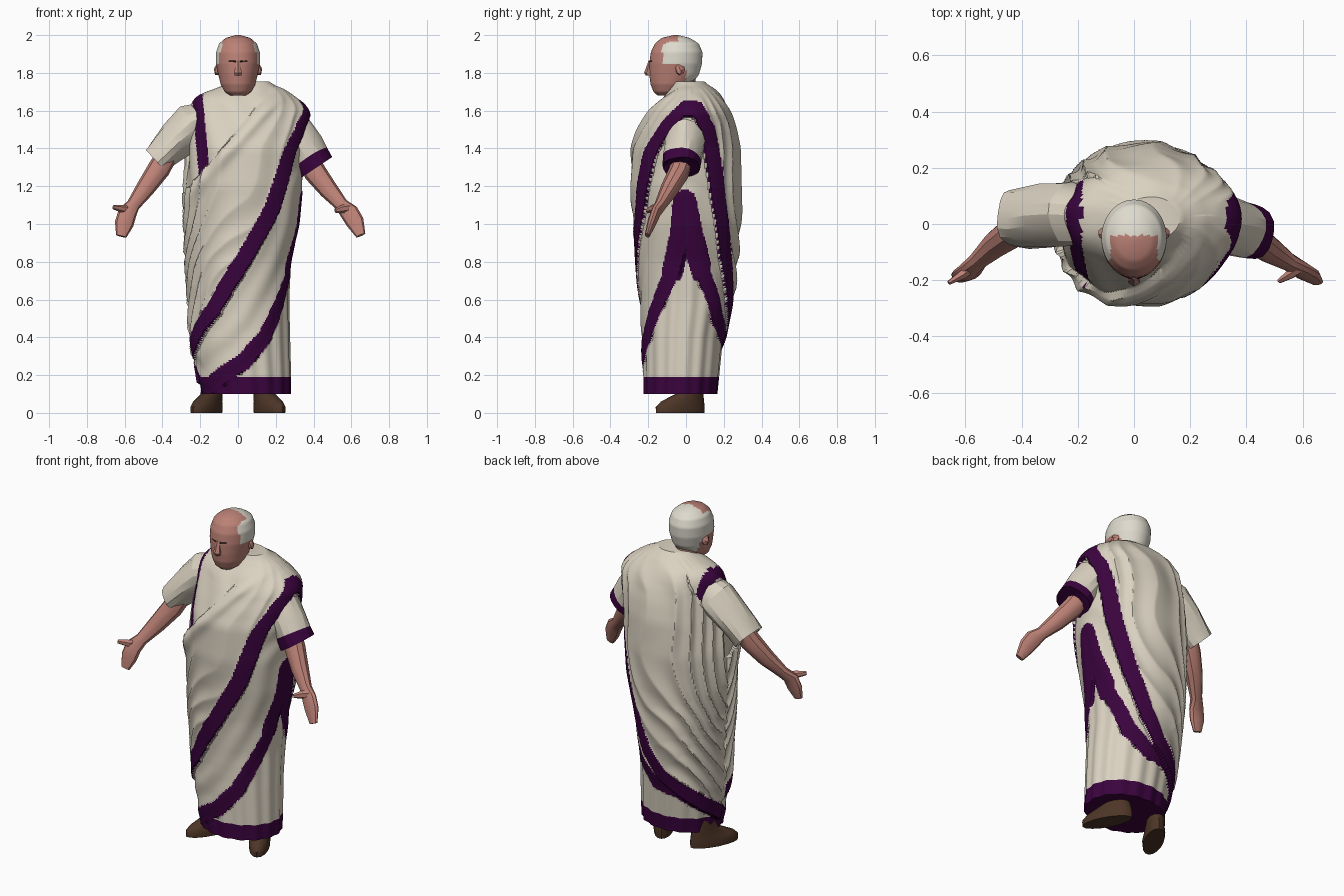
import bpy, bmesh, math
from mathutils import Vector, Matrix

if "Cube" in bpy.data.objects:
    bpy.data.objects.remove(bpy.data.objects["Cube"])


def mat(name, rgb):
    m = bpy.data.materials.new(name)
    m.diffuse_color = (*rgb, 1)
    m.use_nodes = True
    m.node_tree.nodes["Principled BSDF"].inputs["Base Color"].default_value = m.diffuse_color
    return m


CREAM = mat("cream wool", (0.70, 0.64, 0.53))
PURPLE = mat("deep purple", (0.042, 0.001, 0.047))
SKIN = mat("skin", (0.50, 0.22, 0.18))
HAIR = mat("white hair", (0.73, 0.70, 0.61))
BROWN = mat("brown leather", (0.075, 0.036, 0.02))
DARK = mat("dark brow", (0.04, 0.015, 0.012))


def skin_rings(name, rings, mats, rule=None, angle=35):
    """Bridge closed rings of points, cap both ends, colour faces by rule(ring, side, centre)."""
    bm = bmesh.new()
    vs = [[bm.verts.new(p) for p in r] for r in rings]
    n = len(vs[0])
    for j in range(len(vs) - 1):
        for i in range(n):
            k = (i + 1) % n
            f = bm.faces.new((vs[j][i], vs[j][k], vs[j + 1][k], vs[j + 1][i]))
            if rule:
                f.material_index = rule(j, i, f.calc_center_median())
    for r, j in ((vs[0][::-1], 0), (vs[-1], len(vs) - 2)):
        f = bm.faces.new(r)
        if rule:
            f.material_index = rule(j, 0, f.calc_center_median())
    bmesh.ops.recalc_face_normals(bm, faces=bm.faces)
    me = bpy.data.meshes.new(name)
    bm.to_mesh(me)
    bm.free()
    ob = bpy.data.objects.new(name, me)
    bpy.context.collection.objects.link(ob)
    for m in mats:
        me.materials.append(m)
    bpy.ops.object.select_all(action='DESELECT')
    ob.select_set(True)
    bpy.context.view_layer.objects.active = ob
    bpy.ops.object.shade_smooth_by_angle(angle=math.radians(angle))
    return ob


def lerp(table, t):
    """Interpolate rows (key, values...) at key t."""
    if t <= table[0][0]:
        return table[0][1:]
    for a, b in zip(table, table[1:]):
        if t <= b[0]:
            u = (t - a[0]) / (b[0] - a[0])
            return [p + (q - p) * u for p, q in zip(a[1:], b[1:])]
    return table[-1][1:]


def oval(z, x0, x1, y0, y1, n, start=0):
    """Horizontal oval ring, angle 0 at the front."""
    out = []
    for i in range(n):
        t = math.radians(start) + 2 * math.pi * i / n
        out.append(Vector(((x0 + x1) / 2 + (x1 - x0) / 2 * math.sin(t),
                           (y0 + y1) / 2 - (y1 - y0) / 2 * math.cos(t), z)))
    return out


def tube(name, pts, mats, n=10, rule=None, fold=0.0, angle=35):
    """Tube along rows (x, y, z, in-plane radius, depth radius)."""
    rings = []
    for j, p in enumerate(pts):
        a, b = pts[max(j - 1, 0)], pts[min(j + 1, len(pts) - 1)]
        d = (Vector(b[:3]) - Vector(a[:3])).normalized()
        u = d.cross(Vector((0, 1, 0))).normalized()
        v = d.cross(u)
        ring = []
        for i in range(n):
            t = 2 * math.pi * i / n
            k = 1 + fold * math.sin(4 * t + j * 0.9)
            ring.append(Vector(p[:3]) + k * (u * p[3] * math.cos(t) + v * p[4] * math.sin(t)))
        rings.append(ring)
    return skin_rings(name, rings, mats, rule, angle)


# Robe outline: z, x min, x max, y min, y max
BODY = [(0.10, -0.21, 0.30, -0.245, 0.185), (0.20, -0.225, 0.30, -0.245, 0.195),
        (0.40, -0.26, 0.295, -0.25, 0.215), (0.60, -0.265, 0.29, -0.255, 0.255),
        (0.80, -0.28, 0.30, -0.27, 0.275), (1.00, -0.285, 0.34, -0.28, 0.29),
        (1.20, -0.29, 0.355, -0.295, 0.295), (1.40, -0.275, 0.36, -0.285, 0.285),
        (1.50, -0.27, 0.38, -0.245, 0.265), (1.60, -0.27, 0.385, -0.19, 0.235),
        (1.66, -0.25, 0.33, -0.145, 0.205), (1.70, -0.19, 0.26, -0.10, 0.17),
        (1.735, -0.06, 0.21, -0.07, 0.13), (1.755, -0.03, 0.14, -0.05, 0.08)]

# Draped hems: angle from the front in degrees, height
HEM_UP = [(-90, .33), (-68, .38), (-31, .55), (4, .81), (30, 1.09), (46, 1.36), (62, 1.53),
          (80, 1.615), (102, 1.605), (116, 1.50), (122, 1.30), (126, 1.15), (140, .83),
          (160, .60), (180, .47), (200, .40), (240, .28), (270, .20)]
HEM_LOW = [(-90, .20), (-70, .14), (-52, .14), (0, .27), (28, .40), (52, .58), (73, .75),
           (83, .93), (88, 1.12), (95, .95), (110, .74), (140, .50), (170, .39),
           (200, .37), (240, .27), (270, .20)]
SCALE = math.radians(1) * 0.27


def hem_distance(hem, th, z):
    """Signed distance from a hem line on the unrolled robe; positive is above."""
    p = Vector((th * SCALE, z))
    best = 9
    for a, b in zip(hem, hem[1:]):
        A, B = Vector((a[0] * SCALE, a[1])), Vector((b[0] * SCALE, b[1]))
        e = B - A
        u = min(1, max(0, (p - A).dot(e) / e.length_squared))
        best = min(best, (p - A - e * u).length)
    return best if z > lerp(hem, th)[0] else -best


def tunic_gap(p):
    """Height above the top edge of the drape; positive is bare tunic."""
    if p.y < 0.03:
        return p.z - (1.18 + 1.13 * (p.x + 0.28))
    return p.z - (1.37 + 1.7 * (p.x + 0.30))


N, M, W = 240, 165, 0.044
rings = []
for j in range(M + 1):
    z = 0.10 + 1.655 * j / M
    rows = [lerp(BODY, z + d) for d in (-0.02, 0, 0.02)]
    ring = oval(z, *[sum(c) / 3 for c in zip(*rows)], N, -90)
    fade = min(1, max(0, (1.75 - z) / 0.15))
    for i, p in enumerate(ring):
        th = -90 + 360 * i / N
        t = math.radians(th)
        up, low = hem_distance(HEM_UP, th, z), hem_distance(HEM_LOW, th, z)
        gap = tunic_gap(p)
        if gap > 0:                      # tunic at the right shoulder
            off = -0.018 + 0.005 * math.sin(9 * t + 14 * z)
        elif up > -W:                    # outer drape with folds following its hem
            amp = 0.004 + 0.005 * max(0, -math.sin(t)) + 0.003 * max(0, -math.cos(t))
            wave = math.sin(up * 36 + 1.8 * math.sin(3 * t) + 1.2 * math.sin(7 * z))
            off = 0 if up < W else amp * (1 - 2 * abs(wave))
        elif low > -W:                   # inner drape
            off = -0.014 + 0.003 * math.sin(low * 50)
        else:                            # long tunic skirt
            off = -0.022 + 0.004 * math.sin(16 * t)
        if p.y < 0.03:                   # rolled edge across the chest
            roll = 0.022 * min(1, max(0, (p.x + 0.29) / 0.1))
            off += roll * math.exp(-((gap + 0.06) / 0.05) ** 2)
        p += Vector((math.sin(t), -math.cos(t), 0)) * off * fade
    rings.append(ring)


def robe_rule(j, i, c):
    th, z = -90 + 360 * (i + 0.5) / N, c.z
    if z < 0.195:
        return 1
    if tunic_gap(c) > 0:
        return int(abs(c.x + 0.18 + 0.09 * (z - 1.28)) < 0.029)
    if c.x < -0.1 and z > 1.1:
        return 0
    gathered = 0.062 if z > 0.7 and 60 < th < 120 else W   # border bunched at the hip
    return int(abs(hem_distance(HEM_UP, th, z)) < W or abs(hem_distance(HEM_LOW, th, z)) < gathered)


skin_rings("draped_robe", rings, [CREAM, PURPLE], robe_rule)

# Sleeves, the left one with a purple cuff
tube("right_sleeve", [(-.17, .03, 1.56, .09, .10), (-.235, .035, 1.525, .115, .11),
                      (-.32, .03, 1.45, .10, .11), (-.39, .02, 1.38, .085, .105),
                      (-.435, .02, 1.335, .078, .10), (-.42, .02, 1.352, .06, .08)],
     [CREAM], 18, None, 0.06, 20)
tube("left_sleeve", [(.22, .0, 1.53, .09, .11), (.30, .0, 1.47, .11, .11),
                     (.35, -.01, 1.405, .105, .10), (.385, -.02, 1.35, .10, .10),
                     (.417, -.025, 1.30, .10, .10), (.405, -.02, 1.32, .08, .08)],
     [CREAM, PURPLE], 18, lambda j, i, c: int(j >= 3), 0.04, 20)

# Forearms with hands and thumbs
tube("right_arm", [(-.36, .01, 1.39, .055, .055), (-.42, -.02, 1.29, .06, .058),
                   (-.49, -.07, 1.19, .05, .048), (-.555, -.13, 1.10, .036, .032),
                   (-.585, -.165, 1.06, .05, .026), (-.603, -.18, 1.0, .05, .024),
                   (-.618, -.195, .935, .028, .014)], [SKIN])
tube("right_thumb", [(-.56, -.14, 1.075, .022, .02), (-.61, -.18, 1.08, .022, .018),
                     (-.66, -.21, 1.09, .012, .008)], [SKIN], 6)
tube("left_arm", [(.36, -.01, 1.36, .055, .055), (.41, -.04, 1.27, .06, .056),
                  (.48, -.09, 1.18, .05, .048), (.55, -.135, 1.10, .036, .032),
                  (.59, -.16, 1.06, .05, .026), (.62, -.18, 1.01, .048, .024),
                  (.65, -.205, .94, .026, .014)], [SKIN])
tube("left_thumb", [(.60, -.15, 1.085, .024, .02), (.555, -.18, 1.08, .022, .018),
                    (.515, -.205, 1.07, .012, .008)], [SKIN], 6)

# Head: z, half width, y front, y back
HEAD = [(1.68, .04, -.15, -.07), (1.70, .07, -.172, -.02), (1.74, .092, -.188, .03),
        (1.79, .104, -.194, .068), (1.85, .116, -.194, .085), (1.91, .116, -.186, .087),
        (1.955, .10, -.165, .068), (1.985, .065, -.13, .02), (2.0, .012, -.065, -.04)]


def head_rule(j, i, c):
    side = abs(c.x) > 0.084 and c.y > -0.125 and c.z > 1.85
    back = c.y > -0.04 and c.z > (1.74 if c.y > 0.0 else 1.835)
    return int(side or back)


head_rings = []
for j in range(49):
    z = 1.68 + 0.32 * j / 48
    hw, y0, y1 = lerp(HEAD, z)
    head_rings.append(oval(z, -hw, hw, y0, y1, 48))
skin_rings("head", head_rings, [SKIN, HAIR], head_rule)
skin_rings("neck", [oval(1.62, -.085, .085, -.11, .07, 16), oval(1.70, -.07, .07, -.11, .05, 16),
                    oval(1.78, -.07, .07, -.10, .05, 16)], [SKIN])

# Nose, ears and brows
skin_rings("nose", [oval(1.785, -.02, .02, -.212, -.17, 6), oval(1.80, -.024, .024, -.222, -.17, 6),
                    oval(1.865, -.01, .01, -.198, -.17, 6)], [SKIN])
for s, side in ((-1, "right"), (1, "left")):
    tube(side + "_ear", [(s * .09, -.035, 1.82, .034, .024), (s * .108, -.03, 1.825, .038, .026),
                         (s * .116, -.025, 1.83, .02, .014)], [SKIN], 8)
    tube(side + "_brow", [(s * .012, -.193, 1.860, .004, .004), (s * .045, -.179, 1.863, .005, .004),
                          (s * .075, -.149, 1.857, .003, .004)], [DARK], 4)

# Shoes, toes turned outwards
for s, side in ((-1, "right"), (1, "left")):
    shoe = skin_rings(side + "_shoe", [
        oval(0.0, -.055, .055, -.18, .11, 16), oval(.03, -.058, .058, -.182, .112, 16),
        oval(.06, -.053, .053, -.15, .108, 16), oval(.10, -.05, .05, -.06, .10, 16),
        oval(.18, -.048, .048, -.03, .085, 16)], [BROWN])
    shoe.data.transform(Matrix.Translation((s * .15, 0, 0)) @ Matrix.Rotation(s * .5, 4, 'Z'))
